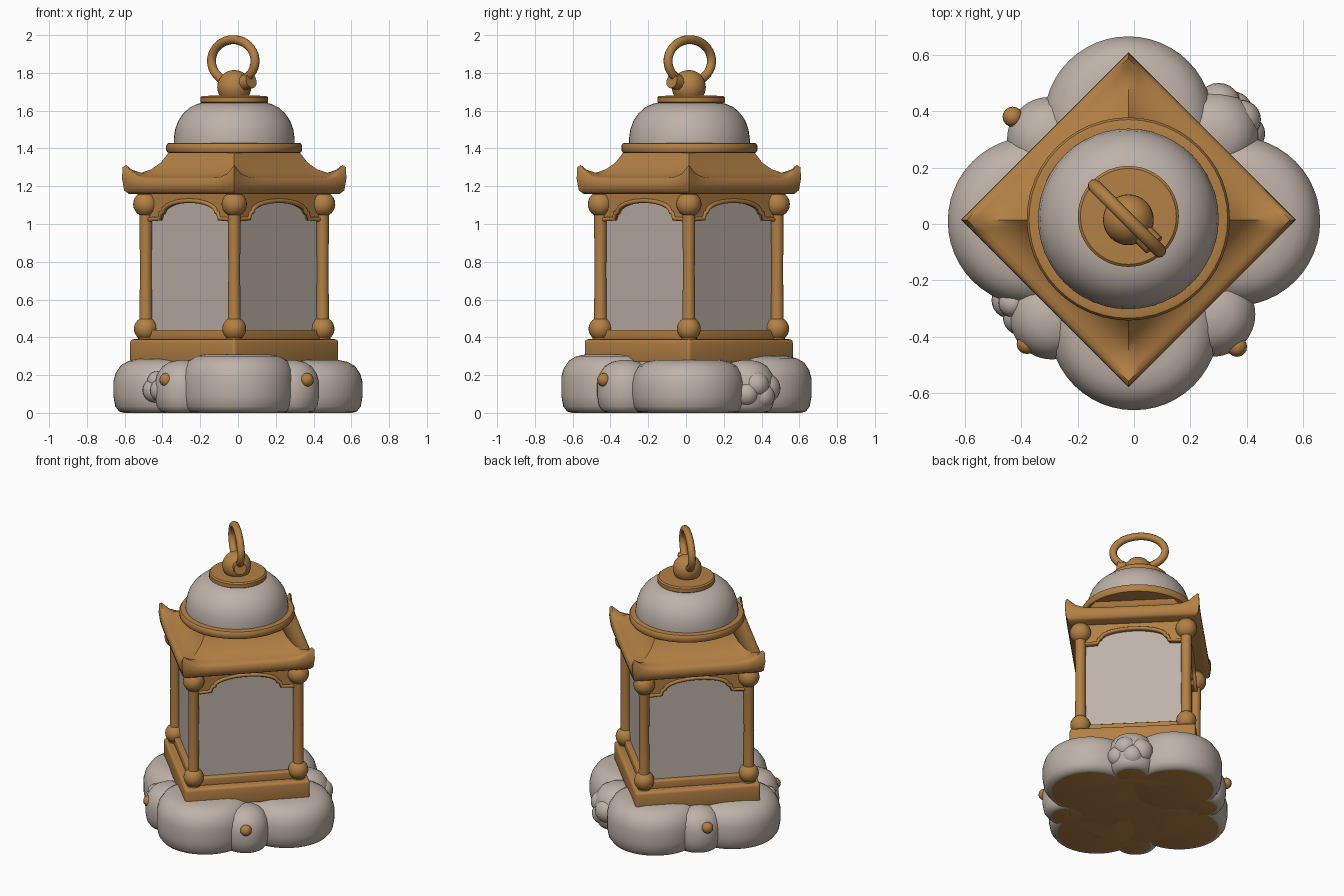
import bpy, bmesh, math
from mathutils import Matrix, Vector

if "Cube" in bpy.data.objects:
    bpy.data.objects.remove(bpy.data.objects["Cube"])

CX, CY = -0.02, 0.015
BODY = Matrix.Translation((CX, CY, 0)) @ Matrix.Rotation(math.pi / 4, 4, 'Z')


def material(name, col):
    m = bpy.data.materials.new(name)
    m.diffuse_color = (*col, 1)
    m.use_nodes = True
    m.node_tree.nodes["Principled BSDF"].inputs["Base Color"].default_value = m.diffuse_color
    return m


BRONZE = material("bronze", (0.45, 0.215, 0.058))
STONE = material("warm_grey", (0.52, 0.445, 0.395))


def finish(ob, mats, angle=40):
    for m in mats:
        ob.data.materials.append(m)
    bpy.ops.object.select_all(action='DESELECT')
    ob.select_set(True)
    bpy.context.view_layer.objects.active = ob
    bpy.ops.object.shade_smooth_by_angle(angle=math.radians(angle))
    return ob


def from_bm(name, bm, mats, matrix=Matrix(), angle=40):
    bmesh.ops.recalc_face_normals(bm, faces=bm.faces[:])
    bm.transform(matrix)
    me = bpy.data.meshes.new(name)
    bm.to_mesh(me)
    bm.free()
    ob = bpy.data.objects.new(name, me)
    bpy.context.collection.objects.link(ob)
    return finish(ob, mats, angle)


def skin(bm, rings):
    """Join closed rings of points and cap both ends."""
    vs = [[bm.verts.new(p) for p in r] for r in rings]
    n = len(vs[0])
    for a, b in zip(vs, vs[1:]):
        for i in range(n):
            bm.faces.new((a[i], a[(i + 1) % n], b[(i + 1) % n], b[i]))
    bm.faces.new(vs[0][::-1])
    bm.faces.new(vs[-1])


def lathe(name, profile, loc, mats, seg=48, angle=40):
    bm = bmesh.new()
    skin(bm, [[(r * math.cos(2 * math.pi * i / seg), r * math.sin(2 * math.pi * i / seg), z)
               for i in range(seg)] for r, z in profile])
    return from_bm(name, bm, mats, Matrix.Translation(loc), angle)


def ball(name, loc, r, mat, seg=24):
    bm = bmesh.new()
    bmesh.ops.create_uvsphere(bm, u_segments=seg, v_segments=seg // 2, radius=r)
    return from_bm(name, bm, [mat], Matrix.Translation(loc), 60)


def box(name, h, z0, z1, mat, bev=0.0):
    bm = bmesh.new()
    bmesh.ops.create_cube(bm, size=1, matrix=Matrix.Translation((0, 0, (z0 + z1) / 2))
                          @ Matrix.Diagonal((2 * h, 2 * h, z1 - z0, 1)))
    if bev:
        bmesh.ops.bevel(bm, geom=bm.edges[:], offset=bev, segments=3, profile=0.5, affect='EDGES')
    return from_bm(name, bm, [mat], BODY)


def tube(name, pts, r, mat, matrix, cyclic=False):
    cu = bpy.data.curves.new(name, 'CURVE')
    cu.dimensions = '3D'
    cu.bevel_depth, cu.bevel_resolution, cu.use_fill_caps = r, 3, True
    sp = cu.splines.new('POLY')
    sp.points.add(len(pts) - 1)
    for p, q in zip(sp.points, pts):
        p.co = (*(matrix @ Vector(q)), 1)
    sp.use_cyclic_u = cyclic
    ob = bpy.data.objects.new(name, cu)
    bpy.context.collection.objects.link(ob)
    bpy.ops.object.select_all(action='DESELECT')
    ob.select_set(True)
    bpy.context.view_layer.objects.active = ob
    bpy.ops.object.convert(target='MESH')
    return finish(bpy.context.object, [mat], 60)


# cloud-shaped foot: rounded lobes with a bronze underside
def lobe(name, x, y, r, h):
    prof = [(r - 0.055, 0), (r - 0.03, 0.008), (r - 0.01, 0.035), (r, 0.09), (r, h - 0.12),
            (r - 0.012, h - 0.075), (r - 0.04, h - 0.033), (r - 0.08, h - 0.01), (r - 0.13, h), (0.01, h)]
    ob = lathe(name, prof, (x, y, 0), [STONE, BRONZE], angle=50)
    for p in ob.data.polygons:
        if p.normal.z < -0.99:
            p.material_index = 1


lobe("foot_core", 0, 0, 0.46, 0.28)
for i, (x, y, h) in enumerate([(0.36, 0.01, 0.28), (-0.02, 0.365, 0.3), (-0.36, 0.01, 0.285), (0, -0.36, 0.31)]):
    lobe(f"foot_lobe_{i}", x, y, 0.3, h)
for i, (x, y) in enumerate([(0.28, -0.32), (0.29, 0.32), (-0.3, 0.3), (-0.29, -0.33)]):
    lobe(f"foot_small_lobe_{i}", x, y, 0.15, 0.28)

# little puffs on two corners and four studs
for i, (x, y, z, r) in enumerate([(0.30, 0.42, 0.13, 0.08), (0.38, 0.37, 0.15, 0.07), (0.40, 0.32, 0.1, 0.065),
                                  (0.35, 0.40, 0.09, 0.07), (-0.44, -0.27, 0.12, 0.065),
                                  (-0.40, -0.33, 0.12, 0.065), (-0.43, -0.28, 0.17, 0.05)]):
    ball(f"puff_{i}", (x, y, z), r, STONE)
for i, p in enumerate([(-0.38, -0.425, 0.175), (0.365, -0.435, 0.175), (0.19, 0.48, 0.205), (-0.43, 0.38, 0.19)]):
    ball(f"stud_{i}", p, 0.036, BRONZE, 16)

# plinth, sill and inner panels
box("plinth", 0.395, 0.26, 0.39, BRONZE, 0.018)
box("sill", 0.345, 0.38, 0.44, BRONZE, 0.008)
box("panels", 0.312, 0.43, 1.17, STONE)

# posts with knobs
for i in range(4):
    a = i * math.pi / 2
    x, y = CX + 0.468 * math.cos(a), CY + 0.468 * math.sin(a)
    lathe(f"post_{i}", [(0.042, 0.39), (0.042, 0.43), (0.034, 0.5), (0.031, 0.75), (0.034, 1.05),
                        (0.04, 1.13), (0.045, 1.18)], (x, y, 0), [BRONZE], 20)
    ball(f"post_foot_knob_{i}", (x, y, 0.445), 0.063, BRONZE)
    ball(f"post_top_knob_{i}", (x, y, 1.105), 0.067, BRONZE)

# arched lintels between the posts
arch = [(0.2 * math.cos(t), 1.055 + 0.06 * math.sin(t)) for t in [math.pi * k / 16 for k in range(17)]]
lower = [(0.33, 1.015), (0.225, 1.02), (0.215, 1.05)] + arch + [(-0.215, 1.05), (-0.225, 1.02), (-0.33, 1.015)]
for i in range(4):
    m = BODY @ Matrix.Rotation(i * math.pi / 2, 4, 'Z')
    bm = bmesh.new()
    f = bm.faces.new([bm.verts.new((x, -0.335, z)) for x, z in lower + [(-0.33, 1.18), (0.33, 1.18)]])
    ext = bmesh.ops.extrude_face_region(bm, geom=[f])
    bmesh.ops.translate(bm, vec=(0, 0.035, 0), verts=[v for v in ext['geom'] if isinstance(v, bmesh.types.BMVert)])
    from_bm(f"lintel_{i}", bm, [BRONZE], m, 30)
    tube(f"lintel_trim_{i}", [(x, -0.335, z + 0.008) for x, z in lower], 0.012, BRONZE, m)

# roof: concave square skirt with upturned corners (half side, height, corner lift)
LEVELS = [(0.2, 1.16, 0), (0.395, 1.16, 0), (0.412, 1.17, 0.008), (0.42, 1.2, 0.04), (0.418, 1.23, 0.07),
          (0.405, 1.243, 0.07), (0.385, 1.248, 0.04), (0.35, 1.258, 0.012), (0.31, 1.285, 0.005),
          (0.275, 1.325, 0), (0.25, 1.37, 0), (0.24, 1.39, 0)]
N = 16
rings = []
for h, z, lift in LEVELS:
    ring = []
    for s in range(4):
        for k in range(N):
            c = -1 + 2 * k / N
            ring.append(Matrix.Rotation(s * math.pi / 2, 3, 'Z') @ Vector((c * h, -h, z + lift * abs(c) ** 8)))
    rings.append(ring)
bm = bmesh.new()
skin(bm, rings)
from_bm("roof", bm, [BRONZE], BODY, 50)

# collar, dome and cap plate
TOP = (CX, CY + 0.003, 0)
lathe("collar", [(0.34, 1.375), (0.352, 1.378), (0.36, 1.39), (0.36, 1.415), (0.352, 1.427), (0.34, 1.43),
                 (0.3, 1.43)], TOP, [BRONZE])
lathe("dome", [(0.32, 1.42), (0.32, 1.45), (0.313, 1.5), (0.297, 1.545), (0.27, 1.585), (0.235, 1.617),
               (0.195, 1.636), (0.15, 1.645)], TOP, [STONE])
CAP = (CX, CY + 0.012, 0)
lathe("cap_plate", [(0.17, 1.638), (0.179, 1.645), (0.179, 1.67), (0.17, 1.678), (0.1, 1.68)], CAP, [BRONZE])
ball("finial_ball", (CX, CY, 1.725), 0.09, BRONZE, 32)

# hanging ring, set on the diagonal, with its hinge knuckle
ring_m = Matrix.Translation((-0.025, 0.02, 1.863)) @ Matrix.Rotation(-math.pi / 4, 4, 'Z')
tube("hanging_ring", [(0.163 * math.cos(2 * math.pi * k / 40), 0, 0.113 * math.sin(2 * math.pi * k / 40))
                      for k in range(40)], 0.024, BRONZE, ring_m, True)
tube("ring_knuckle", [(0.04, 0, -0.125), (0.135, 0, -0.105)], 0.04, BRONZE, ring_m)
